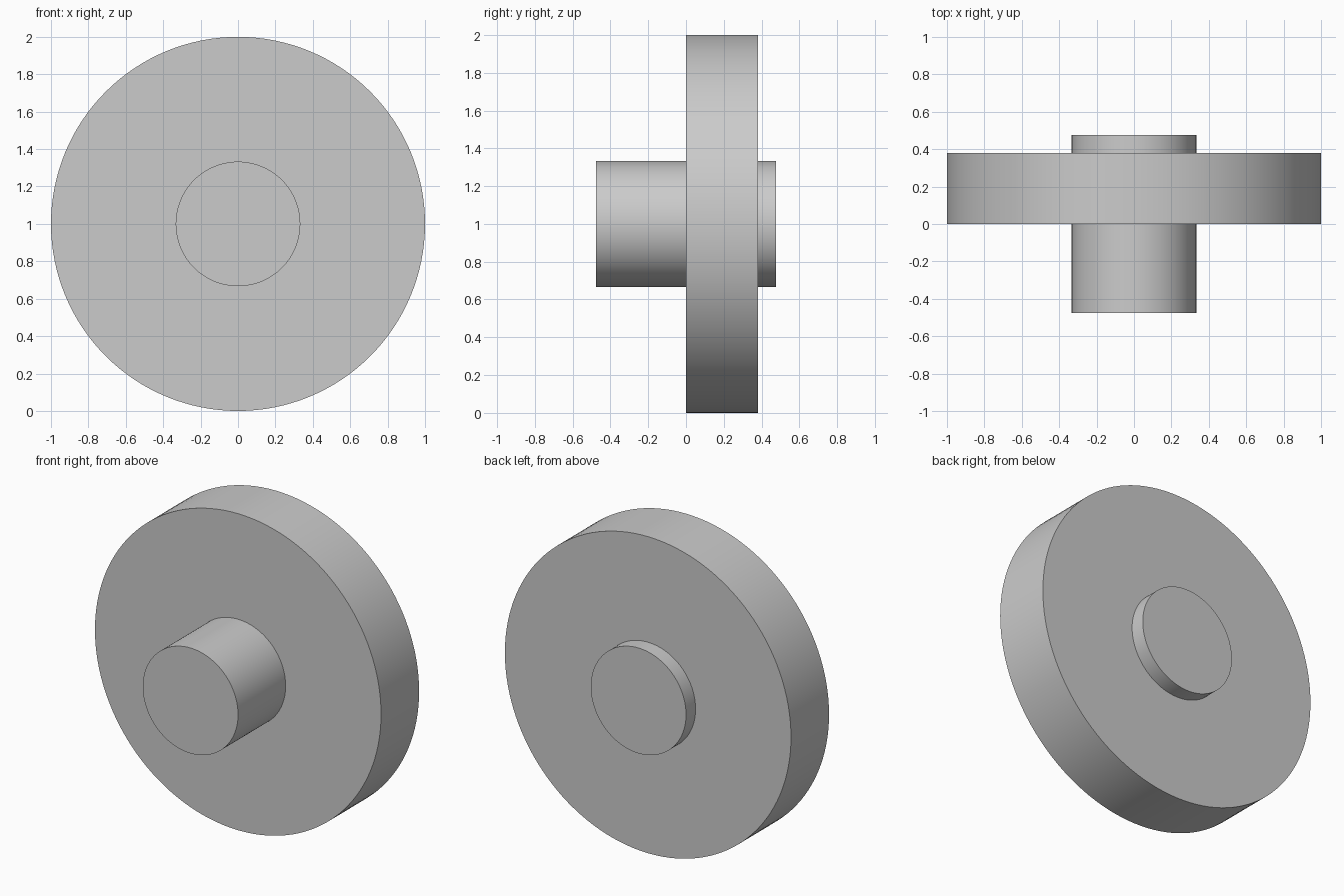
import bpy
import bmesh
from math import radians, tau
from mathutils import Vector

SEGMENTS = 128
RADIUS = 1.0
HUB_RADIUS = 0.333
HUB_END = 0.475
DISC_FRONT, DISC_BACK = 0.0, 0.38

cube = bpy.data.objects.get("Cube")
if cube:
    bpy.data.objects.remove(cube, do_unlink=True)

# Plain grey metal
grey = bpy.data.materials.new("plain grey")
grey.use_nodes = True
colour = (0.6, 0.6, 0.6, 1.0)
grey.diffuse_color = colour
grey.node_tree.nodes["Principled BSDF"].inputs["Base Color"].default_value = colour

# Stepped profile (radius, y): front hub, disc, short rear hub
profile = [
    (0, -HUB_END), (HUB_RADIUS, -HUB_END),
    (HUB_RADIUS, DISC_FRONT), (RADIUS, DISC_FRONT),
    (RADIUS, DISC_BACK), (HUB_RADIUS, DISC_BACK),
    (HUB_RADIUS, HUB_END), (0, HUB_END),
]

# Turn the profile around the y axis into one closed solid
bm = bmesh.new()
verts = [bm.verts.new((r, y, 0)) for r, y in profile]
edges = [bm.edges.new(pair) for pair in zip(verts, verts[1:])]
bmesh.ops.spin(bm, geom=verts + edges, cent=(0, 0, 0), axis=Vector((0, 1, 0)),
               angle=tau, steps=SEGMENTS, use_merge=True)
bmesh.ops.remove_doubles(bm, verts=bm.verts, dist=0.0001)
bmesh.ops.recalc_face_normals(bm, faces=bm.faces)
mesh = bpy.data.meshes.new("disc_with_hub")
bm.to_mesh(mesh)
bm.free()
mesh.materials.append(grey)

# Stand the wheel upright on the ground
wheel = bpy.data.objects.new("disc_with_hub", mesh)
wheel.location.z = RADIUS
bpy.context.collection.objects.link(wheel)

# Smooth rims with crisp edges
bpy.ops.object.select_all(action="DESELECT")
wheel.select_set(True)
bpy.context.view_layer.objects.active = wheel
bpy.ops.object.shade_smooth_by_angle(angle=radians(30))
